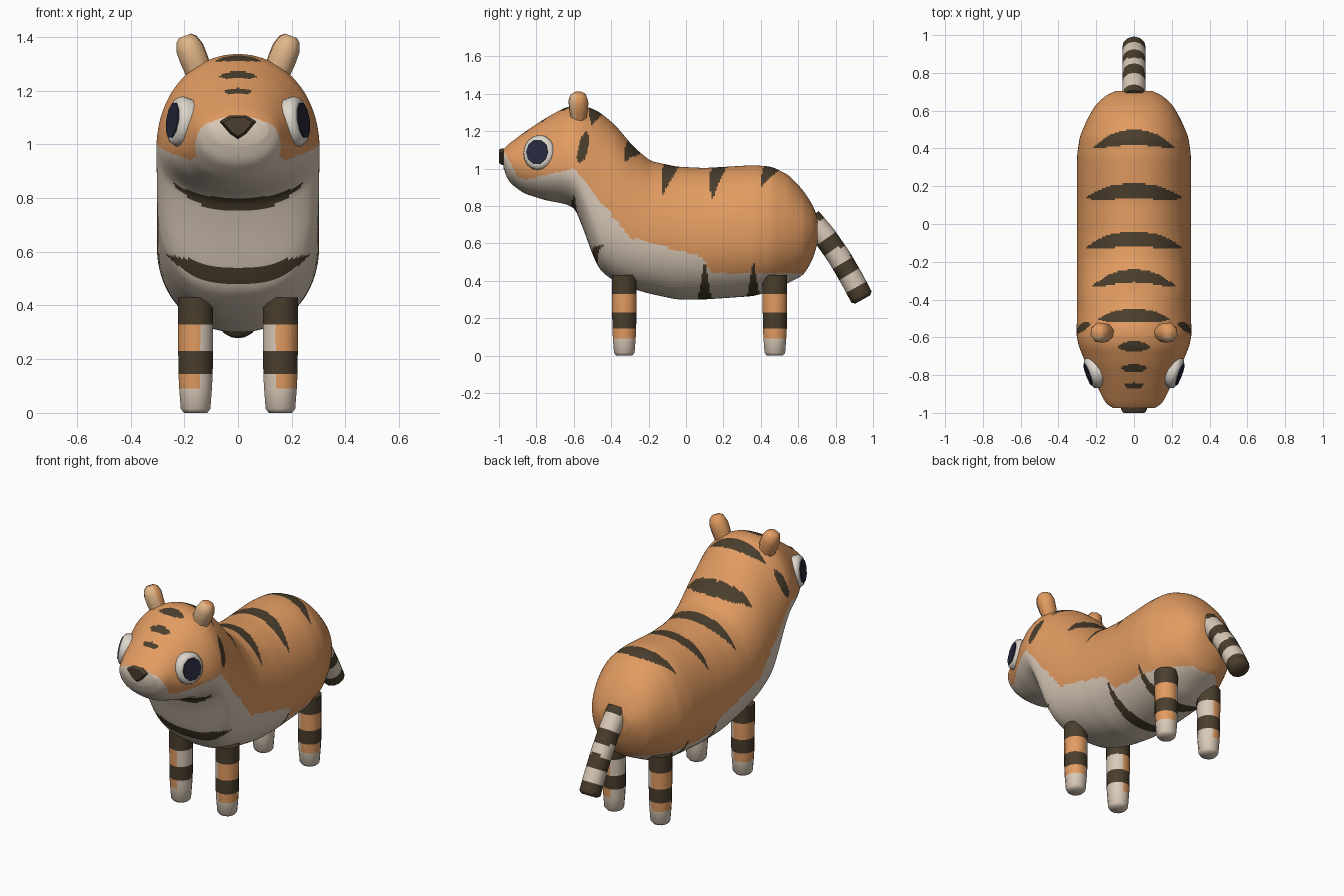
import bpy, bmesh, math
from mathutils import Vector, Matrix

if "Cube" in bpy.data.objects:
    bpy.data.objects.remove(bpy.data.objects["Cube"])


def material(name, rgb):
    m = bpy.data.materials.new(name)
    m.diffuse_color = (*rgb, 1)
    m.use_nodes = True
    m.node_tree.nodes["Principled BSDF"].inputs["Base Color"].default_value = m.diffuse_color
    return m


ORANGE, CREAM, BROWN, PEACH, WHITE, NAVY = range(6)
MATS = [material("orange fur", (0.76, 0.33, 0.12)), material("cream fur", (0.70, 0.59, 0.48)),
        material("dark brown", (0.068, 0.048, 0.026)), material("peach", (0.76, 0.47, 0.25)),
        material("eye white", (0.72, 0.67, 0.60)), material("dark navy", (0.02, 0.022, 0.045))]


def make(name, rings, paint, angle=45):
    """Skin closed rings into a capped solid and paint each face by a rule."""
    bm = bmesh.new()
    loops = [[bm.verts.new(p) for p in r] for r in rings]
    n = len(loops[0])
    for a, b in zip(loops, loops[1:]):
        for i in range(n):
            bm.faces.new((a[i], a[(i + 1) % n], b[(i + 1) % n], b[i]))
    bm.faces.new(loops[0])
    bm.faces.new(loops[-1])
    bmesh.ops.recalc_face_normals(bm, faces=bm.faces)
    bm.normal_update()
    for f in bm.faces:
        f.material_index = paint(f.calc_center_median(), f.normal)
    me = bpy.data.meshes.new(name)
    bm.to_mesh(me)
    bm.free()
    for m in MATS:
        me.materials.append(m)
    ob = bpy.data.objects.new(name, me)
    bpy.context.collection.objects.link(ob)
    bpy.ops.object.select_all(action='DESELECT')
    ob.select_set(True)
    bpy.context.view_layer.objects.active = ob
    bpy.ops.object.shade_smooth_by_angle(angle=math.radians(angle))
    return ob


def lerp_table(table, t):
    for (a, va), (b, vb) in zip(table, table[1:]):
        if t <= b:
            return va + (vb - va) * max(0, (t - a) / (b - a))
    return table[-1][1]


def ring(c, u, v, ru, rv, n, phase=0.0):
    pts = []
    for i in range(n):
        a = 2 * math.pi * i / n + phase
        pts.append(c + u * (ru * math.cos(a)) + v * (rv * math.sin(a)))
    return pts


# Body and head: y, top, bottom, half width, height of widest point, lower roundness
STATIONS = [
    (-0.975, 1.105, 1.00, 0.11, 1.06, 2.2), (-0.95, 1.13, 0.93, 0.15, 1.04, 2.2),
    (-0.87, 1.19, 0.868, 0.19, 1.02, 2.1), (-0.75, 1.27, 0.83, 0.25, 1.0, 2.0),
    (-0.65, 1.325, 0.812, 0.292, 1.0, 2.0), (-0.595, 1.337, 0.79, 0.304, 0.99, 2.2),
    (-0.55, 1.335, 0.68, 0.304, 0.96, 2.5), (-0.50, 1.32, 0.54, 0.302, 0.90, 2.7),
    (-0.46, 1.30, 0.455, 0.302, 0.84, 2.7), (-0.38, 1.235, 0.395, 0.302, 0.77, 2.5),
    (-0.28, 1.115, 0.355, 0.302, 0.70, 2.3), (-0.19, 1.04, 0.33, 0.302, 0.66, 2.2),
    (-0.05, 1.01, 0.30, 0.302, 0.63, 2.1), (0.10, 1.003, 0.30, 0.302, 0.62, 2.1),
    (0.36, 1.018, 0.318, 0.302, 0.64, 2.1), (0.46, 1.01, 0.345, 0.288, 0.65, 2.1),
    (0.55, 0.965, 0.39, 0.25, 0.66, 2.1), (0.63, 0.88, 0.43, 0.205, 0.67, 2.1),
    (0.68, 0.80, 0.52, 0.15, 0.67, 2.0), (0.703, 0.74, 0.60, 0.10, 0.67, 2.0)]

samples = []
for a, b in zip(STATIONS, STATIONS[1:]):
    steps = math.ceil(max(b[0] - a[0], abs(b[2] - a[2]) * 0.7) / 0.009)
    samples += [[p + (q - p) * k / steps for p, q in zip(a, b)] for k in range(steps)]
samples.append(list(STATIONS[-1]))
for _ in range(8):
    samples = ([samples[0]] + [[(p + 2 * q + r) / 4 for p, q, r in zip(*t)]
               for t in zip(samples, samples[1:], samples[2:])] + [samples[-1]])


def section(y, top, bottom, half, mid, low_n, count=144):
    pts = []
    for i in range(count):
        a = 2 * math.pi * (i + 0.5) / count
        c, s = math.cos(a), math.sin(a)
        n = 2.05 if s > 0 else low_n
        x = math.copysign(abs(c) ** (2 / n), c) * half
        h = abs(s) ** (2 / n)
        pts.append(Vector((x, y, mid + h * (top - mid) if s > 0 else mid - h * (mid - bottom))))
    return pts


# Upper edge of the cream underside along the body
UNDER = [(-1, 1.10), (-0.965, 1.08), (-0.90, 0.955), (-0.86, 0.94), (-0.60, 1.0), (-0.54, 0.94),
         (-0.30, 0.63), (0.08, 0.53), (0.14, 0.44), (0.62, 0.44), (0.64, 0.30)]
# Back and forehead stripes: y at spine, half length in x, y shift at tip, half thickness
BACK = [(-0.275, 0.225, -0.06, 0.034), (-0.08, 0.255, -0.045, 0.04), (0.175, 0.262, -0.04, 0.04),
        (0.46, 0.22, -0.06, 0.04), (-0.485, 0.195, -0.02, 0.034),
        (-0.648, 0.085, 0, 0.028), (-0.765, 0.072, 0, 0.02), (-0.855, 0.055, 0, 0.015)]


def body_paint(p, n):
    x, y, z = abs(p.x), p.y, p.z
    if n.z > 0 and z > 0.8:
        for y0, xe, dy, h in BACK:
            s = x / xe
            if s < 1 and abs(y - y0 - dy * s * s) < h * (1 - s ** 3):
                return BROWN
    # belly
    for y0 in (0.10, 0.36):
        if z < 0.51 and abs(y - y0) < 0.032 * (0.51 - z) / 0.18:
            return BROWN
    # chest
    s = x / 0.27
    if y < -0.38 and s < 1 and abs(z - 0.51 - 0.08 * s * s) < 0.032 * (1 - s ** 4):
        return BROWN
    # throat
    if n.z < 0 and z < 0.89 and x < 0.25 and abs(y + 0.598) < 0.018 * (1 - (x / 0.25) ** 3):
        return BROWN
    # cheek
    d = (z - 1.11) / 0.085
    if y < -0.45 and abs(d) < 1 and abs(y + 0.55 - 0.2 * (z - 1.11)) < 0.026 * (1 - d ** 4):
        return BROWN
    return CREAM if z < lerp_table(UNDER, y) else ORANGE


make("body", [section(*s) for s in samples], body_paint, 60)

X, Y, Z = Vector((1, 0, 0)), Vector((0, 1, 0)), Vector((0, 0, 1))

# Legs: banded posts with cream paws and cream inner sides
LEG = [(0, 0.045), (0.015, 0.057), (0.09, 0.063), (0.145, 0.066), (0.23, 0.067), (0.33, 0.068), (0.43, 0.068)]


def leg_paint(side):
    def paint(p, n):
        if p.z < 0.09:
            return CREAM
        if 0.145 < p.z < 0.23 or p.z > 0.33:
            return BROWN
        return CREAM if n.x * side < -0.05 else ORANGE
    return paint


for side, sname in ((-1, "left"), (1, "right")):
    for y, yname in ((-0.33, "front"), (0.475, "rear")):
        rings = [ring(Vector((side * 0.158, y, z)), X, Y, r, r, 12, math.pi / 12) for z, r in LEG]
        make(f"{yname}_{sname}_leg", rings, leg_paint(side), 60)

# Tail: drooping banded tube
PATH = [Vector((0, y, z)) for y, z in ((0.66, 0.735), (0.74, 0.64), (0.82, 0.525), (0.89, 0.405), (0.945, 0.30))]
tail = []
N = 32
for k in range(N + 1):
    t = k / N * 4
    i = min(int(t), 3)
    c = PATH[i].lerp(PATH[i + 1], t - i)
    d = (PATH[min(i + 2, 4)] - PATH[max(i - 1, 0)]).normalized()
    r = 0.062 if k < N else 0.045
    tail.append(ring(c, X, X.cross(d), r, r, 12))


def tail_paint(p, n):
    t = (p - PATH[0]).dot((PATH[4] - PATH[0]).normalized()) / (PATH[4] - PATH[0]).length
    return BROWN if t < 0.07 or 0.27 < t < 0.42 or 0.56 < t < 0.71 or t > 0.86 else CREAM


make("tail", tail, tail_paint, 60)

# Nose: small dark wedge
nose = [(-0.068, 1.085), (-0.03, 1.108), (0.03, 1.108), (0.068, 1.085), (0.03, 1.04), (0, 1.02), (-0.03, 1.04)]
make("nose", [[Vector((x * k, y, 1.07 + (z - 1.07) * k)) for x, z in nose]
              for y, k in ((-0.94, 1), (-0.985, 1), (-1.0, 0.8))], lambda p, n: BROWN, 30)

for side, sname in ((-1, "left"), (1, "right")):
    # Eye: tilted disc with a dark pupil plate
    out = Vector((side * 0.93, -0.34, 0.13)).normalized()
    u = Z.cross(out).normalized()
    v = out.cross(u)
    c = Vector((side * 0.213, -0.785, 1.085))
    make(f"{sname}_eye", [ring(c + out * d, u, v, 0.088 * k, 0.095 * k, 16)
                          for d, k in ((-0.05, 0.9), (0.005, 1), (0.025, 0.9), (0.031, 0.7))],
         lambda p, n: WHITE, 50)
    make(f"{sname}_pupil", [ring(c + out * d, u, v, 0.062, 0.068, 10) for d in (0.029, 0.036)],
         lambda p, n: NAVY, 30)
    # Ear: flattened rounded lobe with a lighter front
    axis = Vector((side * 0.36, 0, 0.93)).normalized()
    across = Vector((side * 0.93, 0.1, -0.36)).normalized()
    depth = axis.cross(across).normalized()
    base = Vector((side * 0.14, -0.575, 1.255))
    make(f"{sname}_ear", [ring(base + axis * h, across, depth, a, b, 8, math.pi / 8)
                          for h, a, b in ((0, 0.05, 0.04), (0.06, 0.055, 0.052), (0.11, 0.054, 0.056),
                                          (0.145, 0.042, 0.045), (0.16, 0.025, 0.025))],
         lambda p, n: PEACH if n.y < -0.3 else ORANGE, 50)
